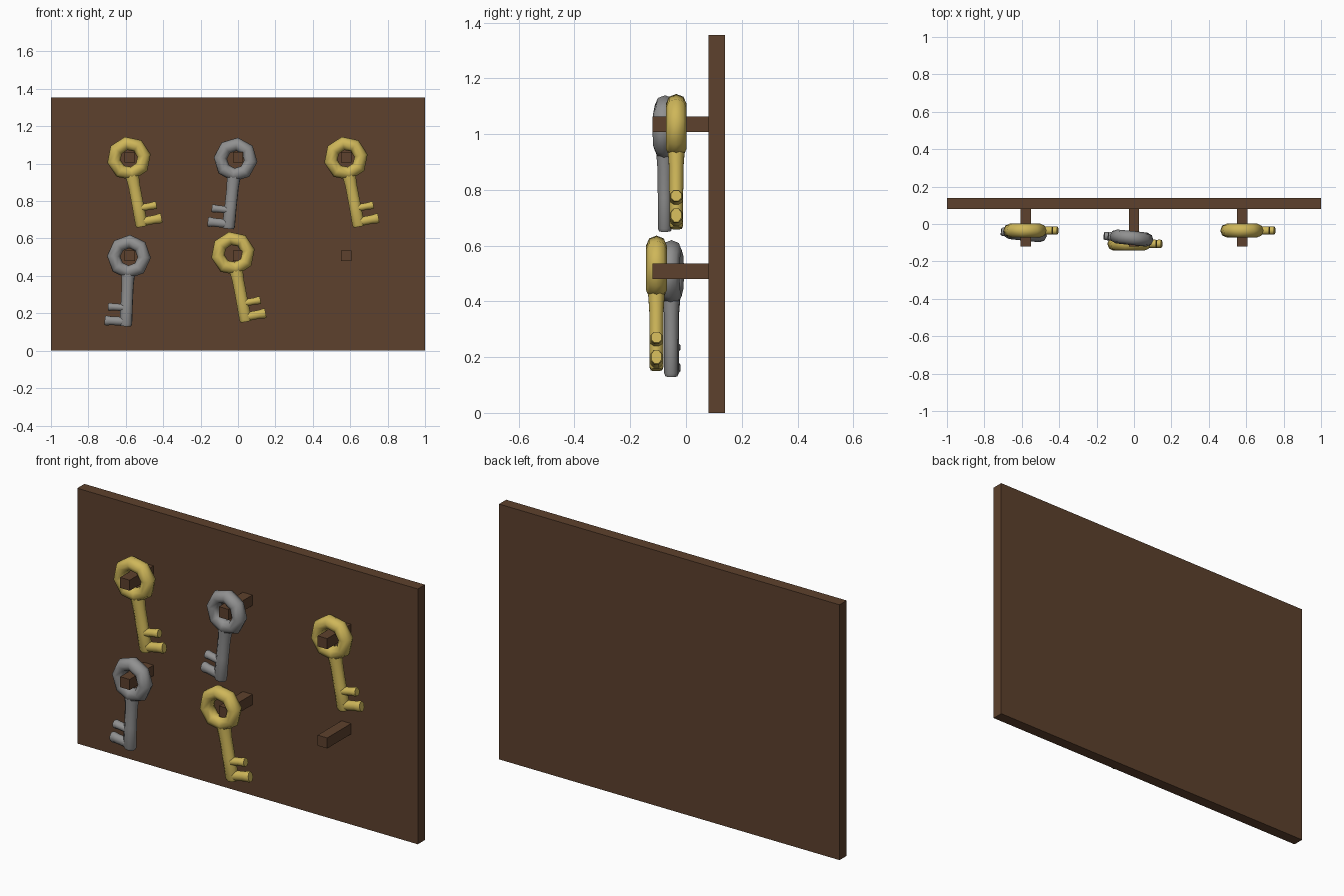
import bpy, bmesh
from math import radians, pi, sin, cos
from mathutils import Matrix, Vector

if "Cube" in bpy.data.objects:
    bpy.data.objects.remove(bpy.data.objects["Cube"])


def material(name, rgb):
    m = bpy.data.materials.new(name)
    m.use_nodes = True
    m.diffuse_color = (*rgb, 1)
    bsdf = m.node_tree.nodes["Principled BSDF"]
    bsdf.inputs["Base Color"].default_value = (*rgb, 1)
    bsdf.inputs["Roughness"].default_value = 0.6
    return m


wood = material("dark wood", (0.11, 0.053, 0.026))
gold = material("gold", (0.62, 0.47, 0.10))
silver = material("silver", (0.28, 0.28, 0.28))


def box(name, size, centre):
    bpy.ops.mesh.primitive_cube_add(size=1, location=centre)
    ob = bpy.context.object
    ob.name = name
    ob.scale = size
    bpy.ops.object.transform_apply(location=False, rotation=False, scale=True)
    ob.data.materials.append(wood)


def skin(bm, loops, closed):
    """Bridge rings of points; cap the ends unless the loop closes."""
    rings = [[bm.verts.new(p) for p in loop] for loop in loops]
    pairs = list(zip(rings, rings[1:]))
    if closed:
        pairs.append((rings[-1], rings[0]))
    for a, b in pairs:
        for i in range(len(a)):
            j = (i + 1) % len(a)
            bm.faces.new((a[i], a[j], b[j], b[i]))
    if not closed:
        bm.faces.new(rings[0])
        bm.faces.new(rings[-1])


def bar(bm, start, axis, side, stations):
    """Eight-sided bar along axis; stations are (distance, side radius, depth radius)."""
    depth = Vector((0, 1, 0))
    turn = [2 * pi * (i + 0.5) / 8 for i in range(8)]
    skin(bm, [[start + axis * d + side * rs * cos(a) + depth * rd * sin(a)
               for a in turn] for d, rs, rd in stations], False)


def key(name, mat, centre, tilt, yaw):
    bm = bmesh.new()
    # bow
    loops = []
    for i in range(8):
        a = 2 * pi * i / 8
        out = Vector((cos(a), 0, sin(a)))
        loops.append([out * (0.082 + 0.036 * cos(b)) + Vector((0, 0.037 * sin(b), 0))
                      for b in [2 * pi * k / 8 for k in range(8)]])
    skin(bm, loops, True)
    # shaft
    down, right = Vector((0, 0, -1)), Vector((1, 0, 0))
    bar(bm, Vector(), down, right,
        [(0.075, 0.04, 0.034), (0.15, 0.034, 0.028), (0.25, 0.034, 0.027),
         (0.36, 0.036, 0.027), (0.372, 0.03, 0.022)])
    # bit teeth
    for drop, reach, r in ((0.272, 0.098, 0.021), (0.346, 0.112, 0.026)):
        bar(bm, down * drop, right, down,
            [(0, r, 0.024), (reach * 0.7, r * 0.95, 0.023),
             (reach * 0.93, r * 1.1, 0.024), (reach, r, 0.02)])
    bmesh.ops.recalc_face_normals(bm, faces=bm.faces)
    mesh = bpy.data.meshes.new(name)
    bm.to_mesh(mesh)
    bm.free()
    mesh.materials.append(mat)
    ob = bpy.data.objects.new(name, mesh)
    bpy.context.collection.objects.link(ob)
    ob.matrix_world = (Matrix.Translation(centre) @ Matrix.Rotation(radians(tilt), 4, "Y")
                       @ Matrix.Rotation(radians(yaw), 4, "Z"))
    bpy.ops.object.select_all(action="DESELECT")
    ob.select_set(True)
    bpy.context.view_layer.objects.active = ob
    bpy.ops.object.shade_smooth_by_angle(angle=radians(60))


# backboard and pegs
box("backboard", (2, 0.06, 1.355), (0, 0.11, 0.6775))
for row, z in (("upper", 1.035), ("lower", 0.508)):
    for col, x in (("right", -0.58), ("middle", 0), ("left", 0.58)):
        box(f"{row}_{col}_peg", (0.056, 0.21, 0.056), (x, -0.015, z))

# hanging keys
key("upper_right_key", gold, (-0.583, -0.035, 1.028), -10.8, 0)
key("upper_left_key", gold, (0.577, -0.035, 1.028), -10.8, 0)
key("lower_middle_key", gold, (-0.027, -0.106, 0.52), -10.8, 0)
key("upper_middle_key", silver, (-0.013, -0.075, 1.022), 6, 174)
key("lower_right_key", silver, (-0.583, -0.052, 0.502), 2.7, 174)
